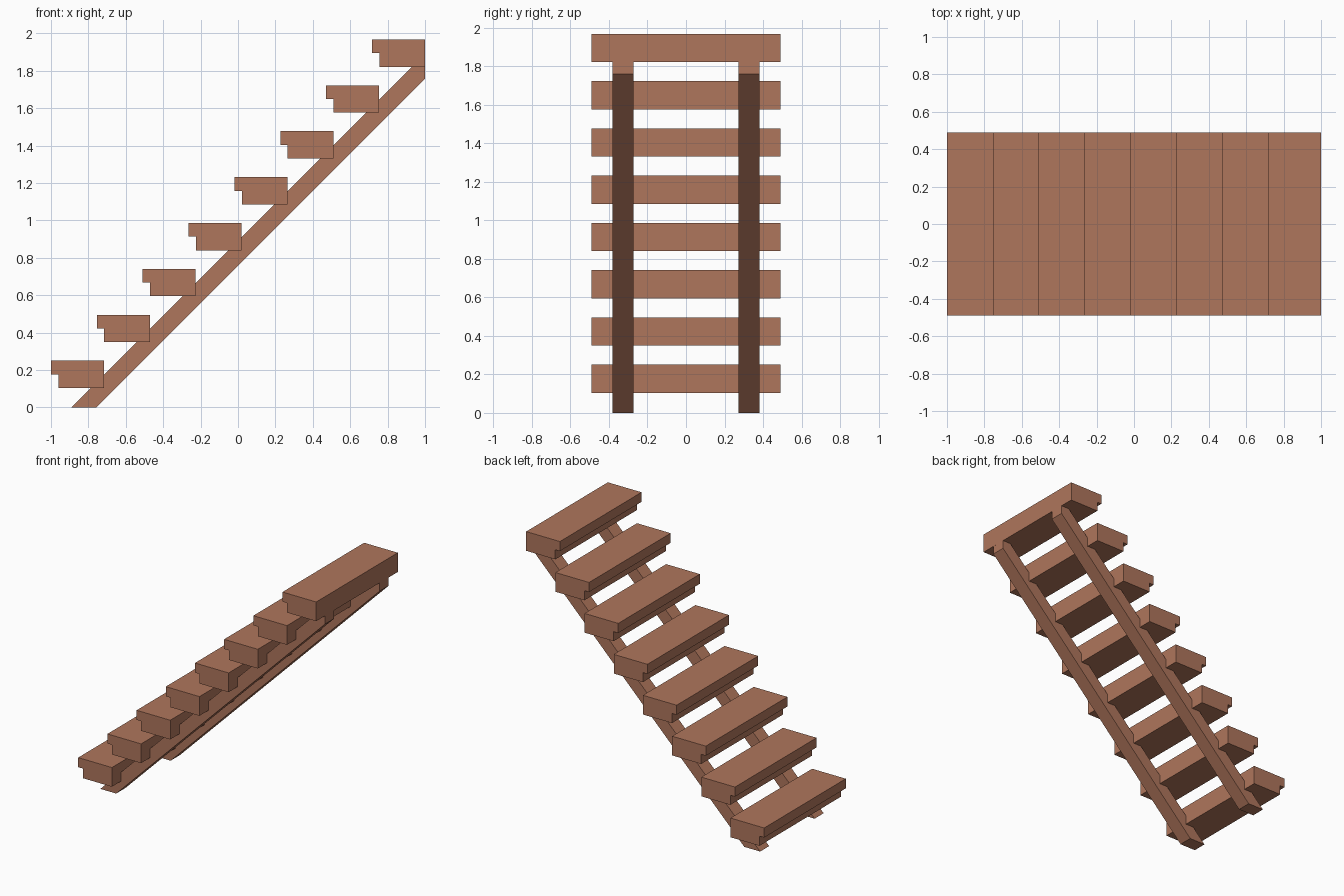
import bpy
import bmesh

if "Cube" in bpy.data.objects:
    bpy.data.objects.remove(bpy.data.objects["Cube"])

wood = bpy.data.materials.new("reddish_wood")
wood.diffuse_color = (0.43, 0.18, 0.107, 1)
wood.use_nodes = True
wood.node_tree.nodes["Principled BSDF"].inputs["Base Color"].default_value = wood.diffuse_color


def extrude_profile(name, profile, y0, y1):
    """Solid made from an (x, z) outline swept between y0 and y1."""
    bm = bmesh.new()
    face = bm.faces.new([bm.verts.new((x, y0, z)) for x, z in profile])
    swept = bmesh.ops.extrude_face_region(bm, geom=[face])["geom"]
    verts = [g for g in swept if isinstance(g, bmesh.types.BMVert)]
    bmesh.ops.translate(bm, verts=verts, vec=(0, y1 - y0, 0))
    bmesh.ops.recalc_face_normals(bm, faces=bm.faces)
    mesh = bpy.data.meshes.new(name)
    bm.to_mesh(mesh)
    bm.free()
    mesh.materials.append(wood)
    obj = bpy.data.objects.new(name, mesh)
    bpy.context.collection.objects.link(obj)
    return obj


# Steps: block with an overhanging nosing on the lower side
STEPS, PITCH = 8, 0.2453
step_profile = [(-1.0, 0.25), (-1.0, 0.177), (-0.961, 0.177),
                (-0.961, 0.104), (-0.717, 0.104), (-0.717, 0.25)]
for i in range(STEPS):
    d = i * PITCH
    extrude_profile(f"step_{i + 1}", [(x + d, z + d) for x, z in step_profile],
                    -0.49, 0.49)

# Sloping stringers, cut level at the floor and plumb at the top
stringer_profile = [(-0.89, 0), (-0.757, 0), (1.0, 1.758),
                    (1.0, 1.822), (0.932, 1.822)]
for side, y in (("front", -0.327), ("back", 0.327)):
    extrude_profile(f"{side}_stringer", stringer_profile, y - 0.054, y + 0.054)
